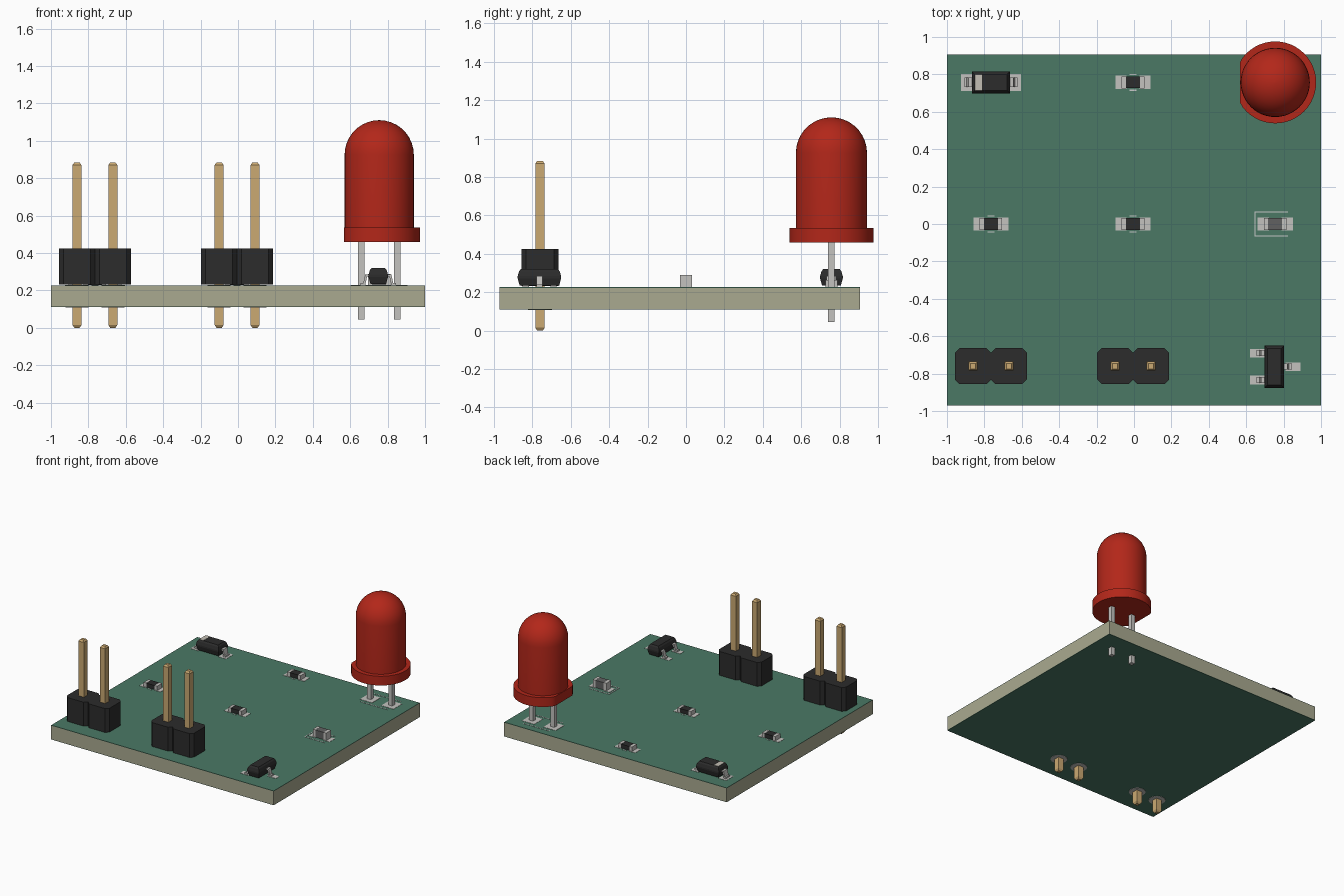
import bpy, bmesh, math

if "Cube" in bpy.data.objects:
    bpy.data.objects.remove(bpy.data.objects["Cube"])

TOP = 0.226  # height of the board's upper surface


def material(name, r, g, b):
    m = bpy.data.materials.new(name)
    m.diffuse_color = (r, g, b, 1)
    m.use_nodes = True
    m.node_tree.nodes["Principled BSDF"].inputs["Base Color"].default_value = m.diffuse_color
    return m


GREEN = material("solder_mask", 0.07, 0.19, 0.13)
CORE = material("fibreglass", 0.40, 0.40, 0.28)
BLACK = material("black_plastic", 0.025, 0.025, 0.025)
GOLD = material("gold", 0.60, 0.40, 0.17)
METAL = material("tin", 0.55, 0.54, 0.52)
RED = material("red_lens", 0.45, 0.02, 0.01)
WHITE = material("white_print", 0.75, 0.77, 0.74)
STRIPE = material("stripe", 0.55, 0.52, 0.46)
FERRITE = material("ferrite", 0.12, 0.12, 0.12)


def loft(name, rings, mat):
    """Closed solid through rings of equal point count."""
    bm = bmesh.new()
    vs = [[bm.verts.new(p) for p in ring] for ring in rings]
    n = len(vs[0])
    for a, b in zip(vs, vs[1:]):
        for i in range(n):
            j = (i + 1) % n
            bm.faces.new((a[i], a[j], b[j], b[i]))
    bm.faces.new(vs[0][::-1])
    bm.faces.new(vs[-1])
    bmesh.ops.recalc_face_normals(bm, faces=bm.faces)
    me = bpy.data.meshes.new(name)
    bm.to_mesh(me)
    bm.free()
    me.materials.append(mat)
    ob = bpy.data.objects.new(name, me)
    bpy.context.collection.objects.link(ob)
    return ob


def rect(x, y, z, hx, hy):
    return [(x - hx, y - hy, z), (x + hx, y - hy, z), (x + hx, y + hy, z), (x - hx, y + hy, z)]


def circle(x, y, z, r, n=32):
    return [(x + r * math.cos(2 * math.pi * i / n), y + r * math.sin(2 * math.pi * i / n), z)
            for i in range(n)]


def box(name, x, y, z0, z1, hx, hy, mat):
    return loft(name, [rect(x, y, z0, hx, hy), rect(x, y, z1, hx, hy)], mat)


def pad(name, x, y, hx, hy, mat=METAL):
    box(name, x, y, TOP - 0.002, TOP + 0.002, hx, hy, mat)


def smooth(ob, angle=30):
    bpy.ops.object.select_all(action='DESELECT')
    bpy.context.view_layer.objects.active = ob
    ob.select_set(True)
    bpy.ops.object.shade_smooth_by_angle(angle=math.radians(angle))


# Board: core between two thin mask layers
BY, BH = -0.032, 0.938
box("board_core", 0, BY, 0.113, 0.223, 1, BH, CORE)
box("top_mask", 0, BY, 0.223, TOP, 1, BH, GREEN)
box("bottom_mask", 0, BY, 0.110, 0.113, 1, BH, GREEN)


def header(name, cx, cy):
    for k, px in enumerate((cx - 0.096, cx + 0.096)):
        # housing block with chamfered corners
        h, c = 0.096, 0.024
        outline = [(-h + c, -h), (h - c, -h), (h, -h + c), (h, h - c),
                   (h - c, h), (-h + c, h), (-h, h - c), (-h, -h + c)]
        loft(f"{name}_housing_{k}", [[(px + x, cy + y, z) for x, y in outline]
                                     for z in (0.231, 0.425)], BLACK)
        # square pin with tapered tips
        loft(f"{name}_pin_{k}", [rect(px, cy, z, w, w) for z, w in
                                 ((0, 0.014), (0.015, 0.024), (0.870, 0.024), (0.884, 0.014))], GOLD)
        # solder pads on both sides
        for side, z in (("top", TOP), ("bottom", 0.110)):
            loft(f"{name}_{side}_pad_{k}", [circle(px, cy, z - 0.002, 0.062),
                                            circle(px, cy, z + 0.002, 0.062)], METAL)


header("left_header", -0.765, -0.76)
header("middle_header", -0.005, -0.76)


# LED: lens, flange with a flat, two leads
LX, LY = 0.755, 0.757
profile = [(0.535, 0.185), (0.925, 0.185)]
profile += [(0.925 + 0.185 * math.sin(a), 0.185 * math.cos(a))
            for a in [math.radians(10 * i) for i in range(1, 9)] + [math.radians(88.5)]]
smooth(loft("led_lens", [circle(LX, LY, z, r, 48) for z, r in profile], RED))
smooth(loft("led_flange", [[(max(x, LX - 0.187), y, z) for x, y, z in circle(LX, LY, z0, 0.219, 48)]
                           for z0 in (0.460, 0.535)], RED))
for k, s in enumerate((-1, 1)):
    lx = LX + s * 0.096
    box(f"led_lead_{k}", lx, LY, 0.045, 0.465, 0.017, 0.017, METAL)
    pad(f"led_pad_{k}", lx, LY, 0.055, 0.055)
    pad(f"led_print_{k}", LX, LY + s * 0.085, 0.12, 0.003, WHITE)


def chip(name, x, y, height, mat):
    """Small two-terminal chip with end caps and pads."""
    box(f"{name}_body", x, y, TOP + 0.003, TOP + height, 0.038, 0.031, mat)
    for s in (-1, 1):
        tag = "left" if s < 0 else "right"
        box(f"{name}_cap_{tag}", x + s * 0.049, y, TOP, TOP + height + 0.001, 0.0115, 0.0315, METAL)
        pad(f"{name}_pad_{tag}", x + s * 0.064, y, 0.030, 0.036)


for name, x, y in (("left_resistor", -0.765, 0), ("middle_resistor", -0.005, 0),
                   ("rear_resistor", -0.005, 0.757)):
    chip(name, x, y, 0.036, BLACK)
    for s in (-1, 1):
        pad(f"{name}_print_{s}", x, y + s * 0.042, 0.018, 0.003, WHITE)

chip("inductor", 0.755, 0, 0.062, FERRITE)
pad("inductor_print_end", 0.647, 0, 0.003, 0.068, WHITE)
for s in (-1, 1):
    pad(f"inductor_print_side_{s}", 0.735, s * 0.065, 0.088, 0.003, WHITE)


def package(name, x, y, hx, hy):
    """Moulded package with drafted sides."""
    t = 0.010
    loft(f"{name}_body", [rect(x, y, z, hx - i, hy - i) for z, i in
                          ((0.235, t), (0.272, 0), (0.284, 0), (0.308, t * 0.7), (0.320, t * 1.6))], BLACK)


def gull_lead(name, x, y, s, start, reach, hw):
    """Bent lead running from the package side down to its pad."""
    t, m, f = 0.011, start + 0.014, start + 0.024
    pts = [(start - 0.01, 0.284), (m + 0.004, 0.284), (f + 0.004, TOP + t + 0.002),
           (reach, TOP + t + 0.002), (reach, TOP + 0.001), (f - 0.006, TOP + 0.001),
           (m - 0.006, 0.273), (start - 0.01, 0.273)]
    loft(name, [[(x + s * px, yy, pz) for px, pz in pts] for yy in (y - hw, y + hw)], METAL)


# Three-lead transistor
package("transistor", 0.75, -0.763, 0.052, 0.113)
for k, (s, dy) in enumerate(((-1, 0.073), (-1, -0.071), (1, 0))):
    gull_lead(f"transistor_lead_{k}", 0.75, -0.763 + dy, s, 0.052, 0.095, 0.016)
    pad(f"transistor_pad_{k}", 0.755 + s * 0.095, -0.763 + dy, 0.040, 0.023)

# Diode with polarity stripe
DX, DY = -0.765, 0.757
package("diode", DX, DY, 0.102, 0.059)
box("diode_stripe", DX - 0.066, DY, 0.318, 0.3215, 0.019, 0.043, STRIPE)
for s in (-1, 1):
    gull_lead(f"diode_lead_{s}", DX, DY, s, 0.102, 0.142, 0.025)
    pad(f"diode_pad_{s}", DX + s * 0.125, DY, 0.035, 0.046)
